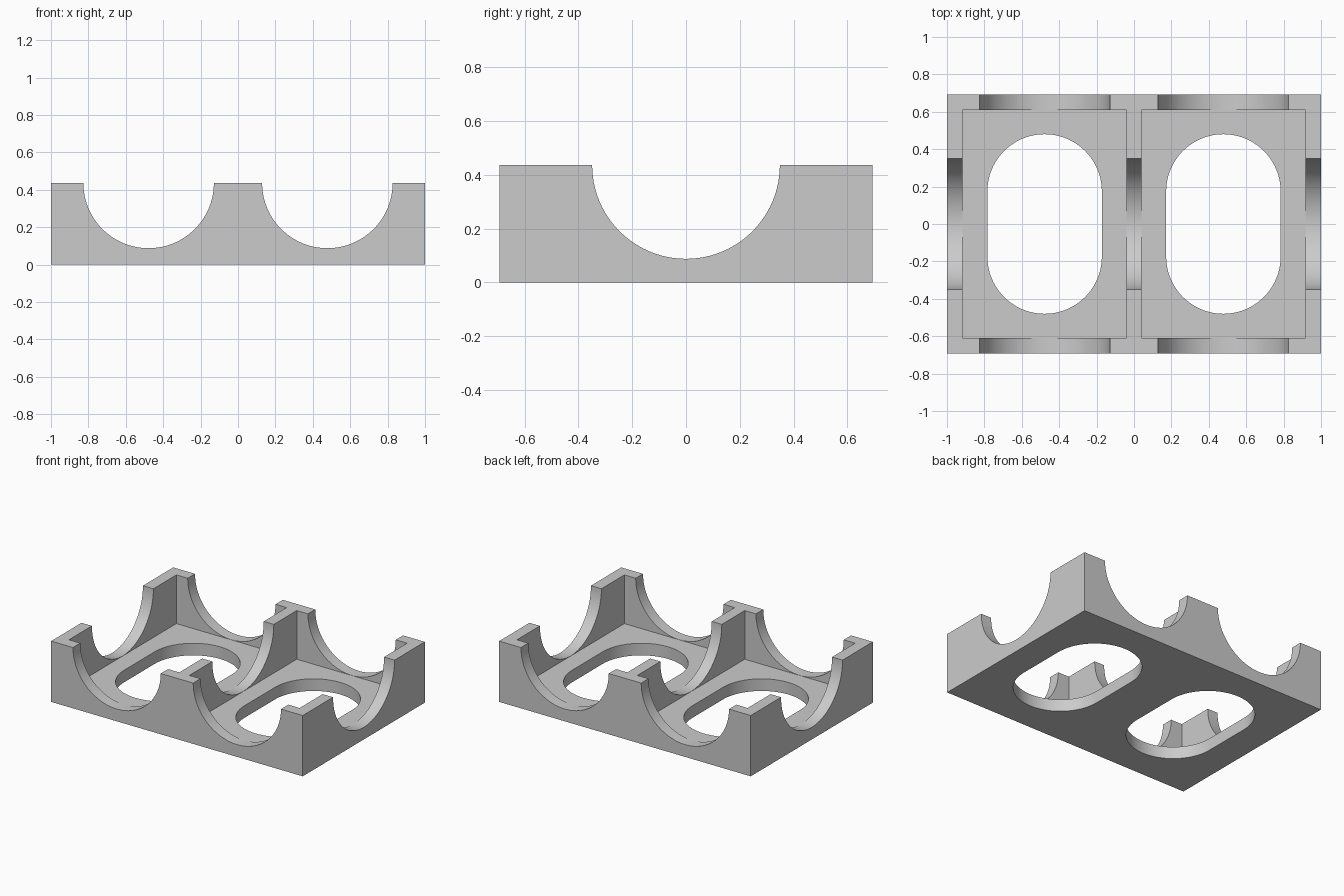
import bpy, bmesh, math
from mathutils import Matrix, Vector

if "Cube" in bpy.data.objects:
    bpy.data.objects.remove(bpy.data.objects["Cube"], do_unlink=True)

HALF_X, HALF_Y, HEIGHT = 1.0, 0.693, 0.437
FLOOR, WALL = 0.087, 0.083
BAY_X = 0.478            # centre of each bay
SCALLOP = 0.349          # radius of the wall cut-outs
HOLE_R, HOLE_Y = 0.306, 0.174

grey = bpy.data.materials.new("plain grey")
grey.use_nodes = True
grey.diffuse_color = (0.6, 0.6, 0.6, 1)
grey.node_tree.nodes["Principled BSDF"].inputs["Base Color"].default_value = (0.6, 0.6, 0.6, 1)


def make_object(name, bm):
    bmesh.ops.recalc_face_normals(bm, faces=bm.faces)
    mesh = bpy.data.meshes.new(name)
    bm.to_mesh(mesh)
    bm.free()
    mesh.materials.append(grey)
    obj = bpy.data.objects.new(name, mesh)
    bpy.context.collection.objects.link(obj)
    return obj


def box(name, low, high):
    bm = bmesh.new()
    low, high = Vector(low), Vector(high)
    bmesh.ops.create_cube(bm, size=1, matrix=Matrix.Translation((low + high) / 2)
                          @ Matrix.Diagonal((high - low).to_4d()))
    return make_object(name, bm)


def cylinder(name, radius, length, axis):
    turn = Matrix.Rotation(math.pi / 2, 4, axis)
    bm = bmesh.new()
    bmesh.ops.create_cone(bm, cap_ends=True, segments=96, radius1=radius, radius2=radius,
                          depth=length, matrix=Matrix.Translation((0, 0, HEIGHT)) @ turn)
    return bm


def cut(target, cutter):
    mod = target.modifiers.new("cut", "BOOLEAN")
    mod.operation, mod.solver, mod.object = "DIFFERENCE", "EXACT", cutter
    cutter.hide_render = True
    bpy.context.view_layer.objects.active = target
    bpy.ops.object.modifier_apply(modifier=mod.name)
    bpy.data.objects.remove(cutter, do_unlink=True)


# Solid block for the two-bay tray
tray = box("two_bay_tray", (-HALF_X, -HALF_Y, 0), (HALF_X, HALF_Y, HEIGHT))

for side in (-1, 1):
    # Rectangular bay, leaving thin outer walls and a centre divider
    xs = sorted((side * 0.04, side * (HALF_X - WALL)))
    cut(tray, box("bay_cutter", (xs[0], WALL - HALF_Y, FLOOR), (xs[1], HALF_Y - WALL, 1)))

    # Round-ended opening through the floor
    bm = bmesh.new()
    ring = []
    for end in (0, 1):
        for i in range(49):
            a = math.pi * (end + i / 48)
            ring.append(bm.verts.new((side * BAY_X + HOLE_R * math.cos(a),
                                      HOLE_R * math.sin(a) + (HOLE_Y, -HOLE_Y)[end], -0.1)))
    face = bm.faces.new(ring)
    made = bmesh.ops.extrude_face_region(bm, geom=[face])["geom"]
    bmesh.ops.translate(bm, vec=(0, 0, 0.4),
                        verts=[v for v in made if isinstance(v, bmesh.types.BMVert)])
    cut(tray, make_object("hole_cutter", bm))

    # Half-round scallop through the front and back walls
    scallop = make_object("scallop_cutter", cylinder("scallop", SCALLOP, 2, "X"))
    scallop.location.x = side * BAY_X
    bpy.context.view_layer.update()
    cut(tray, scallop)

# Half-round scallop through the side walls and divider
cut(tray, make_object("side_scallop_cutter", cylinder("scallop", SCALLOP, 3, "Y")))

# Smooth curves with crisp edges
bpy.ops.object.select_all(action="DESELECT")
tray.select_set(True)
bpy.context.view_layer.objects.active = tray
bpy.ops.object.shade_smooth_by_angle(angle=math.radians(10))
